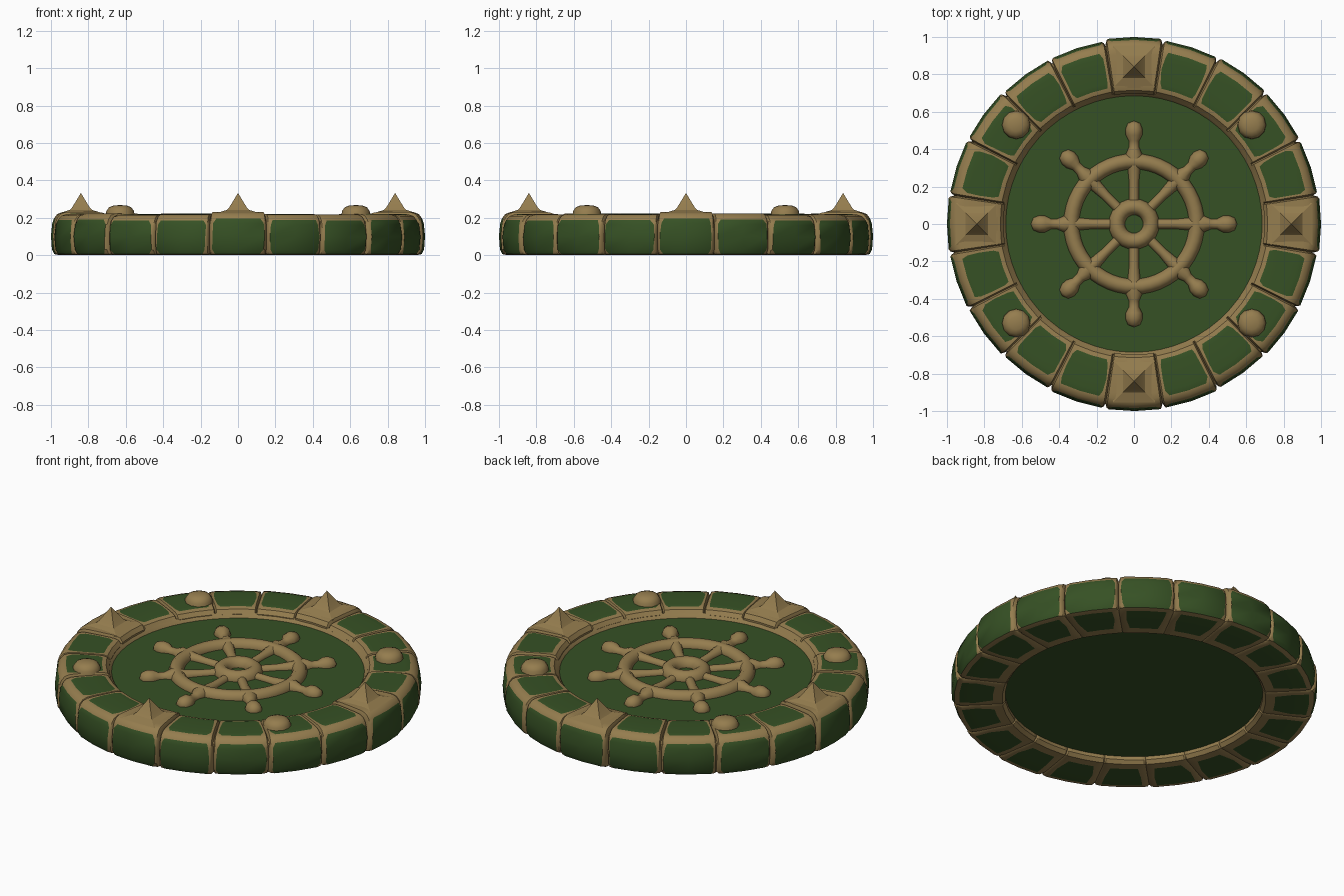
import bpy, bmesh, math, random
from math import sin, cos, pi, radians

if "Cube" in bpy.data.objects:
    bpy.data.objects.remove(bpy.data.objects["Cube"])

random.seed(4)

def mat(name, rgb):
    m = bpy.data.materials.new(name)
    m.diffuse_color = (*rgb, 1)
    m.use_nodes = True
    m.node_tree.nodes["Principled BSDF"].inputs["Base Color"].default_value = m.diffuse_color
    return m

GREEN = mat("moss green", (0.037, 0.082, 0.018))
TAN = mat("sandy tan", (0.300, 0.205, 0.077))

def finish(bm, name, mats, smooth=35):
    bmesh.ops.recalc_face_normals(bm, faces=bm.faces)
    me = bpy.data.meshes.new(name)
    bm.to_mesh(me)
    bm.free()
    ob = bpy.data.objects.new(name, me)
    bpy.context.collection.objects.link(ob)
    for m in mats:
        me.materials.append(m)
    bpy.ops.object.select_all(action='DESELECT')
    ob.select_set(True)
    bpy.context.view_layer.objects.active = ob
    bpy.ops.object.shade_smooth_by_angle(angle=radians(smooth))
    return ob

def lathe(name, profile, segs, mats, closed=False, place=None, smooth=40):
    """Spin (radius, height) points; place maps (x, y, z) to the final spot."""
    place = place or (lambda x, y, z: (x, y, z))
    bm = bmesh.new()
    rings = []
    for r, z in profile:
        if r < 1e-5:
            rings.append([bm.verts.new(place(0, 0, z))] * segs)
        else:
            rings.append([bm.verts.new(place(r * cos(2 * pi * i / segs), r * sin(2 * pi * i / segs), z))
                          for i in range(segs)])
    n = len(rings)
    for k in range(n if closed else n - 1):
        a, b = rings[k], rings[(k + 1) % n]
        for i in range(segs):
            j = (i + 1) % segs
            vs = list(dict.fromkeys([a[i], a[j], b[j], b[i]]))
            if len(vs) > 2:
                bm.faces.new(vs)
    return finish(bm, name, mats, smooth)

# Rim stone cross-section: radius, height, panel margin, kind of strip that follows
# (b = bottom panel, s = side panel, t = top panel, e = tan edge)
SECTION = [
    (0.765, 0.000, .36, 'b'), (0.860, 0.000, .22, 'b'), (0.955, 0.000, .24, 'e'),
    (0.982, 0.006, .20, 's'), (0.995, 0.030, .10, 's'), (1.000, 0.100, .08, 's'),
    (0.993, 0.165, .10, 's'), (0.984, 0.190, .20, 'e'), (0.966, 0.212, .20, 'e'),
    (0.940, 0.221, .26, 't'), (0.910, 0.223, .14, 't'), (0.840, 0.223, .11, 't'),
    (0.765, 0.222, .14, 't'), (0.738, 0.220, .24, 'e'), (0.715, 0.213, .20, 'e'),
    (0.698, 0.190, .20, 'e'), (0.698, 0.020, .20, 'e'), (0.715, 0.000, .25, 'e'),
]

def stone(i):
    """One of 20 rim stones, with green panels framed by tan edges."""
    cardinal = i % 5 == 0
    half = radians(9.0)
    mid = i * 2 * half
    lift = 1.04 if cardinal else random.uniform(0.97, 1.01)
    push = 0 if cardinal else random.uniform(-0.014, -0.002)
    cols = []
    jit = [[random.uniform(0, 0.06) for _ in SECTION] for _ in range(2)]
    bm = bmesh.new()
    for c in range(7):
        col = []
        for k, (r, z, m, kind) in enumerate(SECTION):
            lo, hi = -(1 - m - jit[0][k]), 1 - m - jit[1][k]
            u = [-1, -0.94, lo, (lo + hi) / 2, hi, 0.94, 1][c]
            r2 = r + (push if r > 0.9 else 0)
            z2 = z * lift
            if c in (0, 6):   # ends sink into the seams
                r2 += -0.026 if r > 0.9 else (0.004 if r < 0.72 else 0)
                z2 = 0.11 + (z2 - 0.11) * 0.86 if z > 0.1 else z2 + 0.004
            elif c in (1, 5) and r > 0.9:
                r2 -= 0.007
            a = mid + half * u
            col.append(bm.verts.new((r2 * cos(a), r2 * sin(a), z2)))
        cols.append(col)
    n = len(SECTION)
    for c in range(6):
        for k in range(n):
            l = (k + 1) % n
            f = bm.faces.new((cols[c][k], cols[c][l], cols[c + 1][l], cols[c + 1][k]))
            kind = SECTION[k][3]
            green = c in (2, 3) and kind != 'e' and not (cardinal and kind == 't')
            f.material_index = 0 if green else 1
    for col in (cols[0], cols[-1]):
        bm.faces.new(col).material_index = 1
    finish(bm, "rim_stone_%02d" % i, [GREEN, TAN])

for i in range(20):
    stone(i)

# Mortar ring filling the seams between stones
lathe("mortar_ring", [(0.72, 0.008), (0.955, 0.008), (0.962, 0.18), (0.94, 0.195), (0.72, 0.195)],
      60, [TAN], closed=True)

# Recessed centre floor
lathe("centre_floor", [(0, 0.04), (0.70, 0.04), (0.70, 0.17), (0, 0.17)], 60, [GREEN])

# Tan fillet where the floor meets the rim
lathe("floor_fillet", [(0.705, 0.165), (0.685, 0.169), (0.69, 0.178), (0.705, 0.195)], 60, [TAN], closed=True)

# Spikes on the four cardinal stones
for i in range(4):
    a = i * pi / 2
    cx, cy = 0.84 * cos(a), 0.84 * sin(a)
    lathe("spike_%d" % i, [(0.16, 0.226), (0.085, 0.242), (0.066, 0.256), (0, 0.333)], 4, [TAN],
          place=lambda x, y, z: (cx + (x - y) * 0.7071, cy + (x + y) * 0.7071, z), smooth=20)

# Rounded studs on the diagonal stones
for i, (sx, sy) in enumerate([(1, 1), (-1, 1), (-1, -1), (1, -1)]):
    lathe("stud_%d" % i, [(0.078, 0.205), (0.074, 0.236), (0.06, 0.256), (0.035, 0.266), (0, 0.268)], 12, [TAN],
          place=lambda x, y, z: (0.63 * sx + x, 0.53 * sy + y, z))

# Wheel relief: outer ring and hub ring, half sunk in the floor
def ring(name, major, minor, height, segs):
    pts = [(major + minor * cos(t * pi / 5), 0.168 + height * sin(t * pi / 5)) for t in range(10)]
    lathe(name, pts, segs, [TAN], closed=True, smooth=60)

ring("wheel_ring", 0.335, 0.042, 0.045, 48)
ring("wheel_hub", 0.092, 0.044, 0.05, 24)

# Eight spokes with turned handles
SPOKE = [(0.026, 0.10), (0.026, 0.22), (0.034, 0.30), (0.045, 0.37), (0.028, 0.41), (0.028, 0.445),
         (0.044, 0.475), (0.046, 0.505), (0.034, 0.538), (0, 0.552)]
for i in range(8):
    a = i * pi / 4
    s = 1.0 if i % 2 == 0 else 0.985
    lathe("wheel_spoke_%d" % i, SPOKE, 10, [TAN], smooth=60,
          place=lambda x, y, z: (z * s * cos(a) - x * sin(a), z * s * sin(a) + x * cos(a), 0.17 + y))
